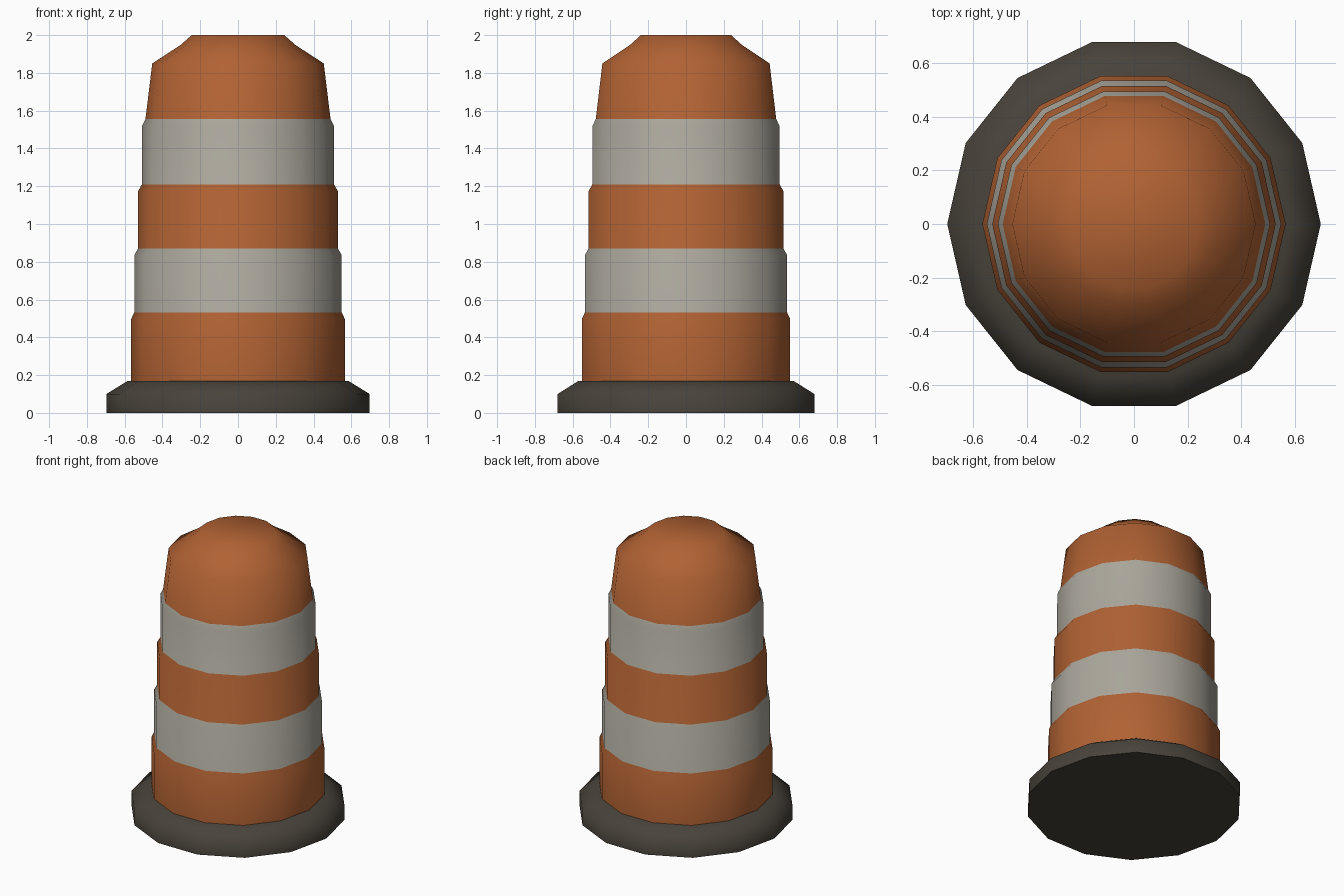
import bpy, bmesh, math

if "Cube" in bpy.data.objects:
    bpy.data.objects.remove(bpy.data.objects["Cube"])

SIDES = 14


def srgb(r, g, b):
    def f(c):
        c /= 255
        return c / 12.92 if c <= 0.04045 else ((c + 0.055) / 1.055) ** 2.4
    return (f(r), f(g), f(b), 1.0)


def material(name, rgb):
    m = bpy.data.materials.new(name)
    m.diffuse_color = srgb(*rgb)
    m.use_nodes = True
    m.node_tree.nodes["Principled BSDF"].inputs["Base Color"].default_value = m.diffuse_color
    return m


def lathe(name, profile, mats, pick=lambda z: 0, angle=65):
    """Closed 14-sided solid from (radius, height) points, listed bottom to top."""
    bm = bmesh.new()
    rings = []
    for r, z in profile:
        rings.append([bm.verts.new((r * math.cos(2 * math.pi * i / SIDES),
                                    r * math.sin(2 * math.pi * i / SIDES), z))
                      for i in range(SIDES)])
    for lo, hi in zip(rings, rings[1:]):
        for i in range(SIDES):
            j = (i + 1) % SIDES
            bm.faces.new((lo[i], lo[j], hi[j], hi[i]))
    bm.faces.new(rings[0][::-1])
    bm.faces.new(rings[-1])
    bmesh.ops.recalc_face_normals(bm, faces=bm.faces[:])
    for f in bm.faces:
        f.material_index = pick(f.calc_center_median().z)
    me = bpy.data.meshes.new(name)
    bm.to_mesh(me)
    bm.free()
    for m in mats:
        me.materials.append(m)
    ob = bpy.data.objects.new(name, me)
    bpy.context.collection.objects.link(ob)
    bpy.ops.object.select_all(action='DESELECT')
    ob.select_set(True)
    bpy.context.view_layer.objects.active = ob
    bpy.ops.object.shade_smooth_by_angle(angle=math.radians(angle))
    return ob


orange = material("orange plastic", (177, 98, 51))
grey = material("reflective grey", (172, 168, 157))
rubber = material("dark rubber", (72, 67, 59))

# Heavy rubber foot with a bevelled rim
lathe("rubber_base", [(0.697, 0), (0.697, 0.10), (0.583, 0.17)], [rubber])

# Stepped barrel: each band is straight, then bevels in to the next one
band_tops = [0.532, 0.871, 1.21, 1.555]
band_radii = [0.566, 0.549, 0.529, 0.508, 0.49]
profile = [(band_radii[0], 0.15)]
for k, top in enumerate(band_tops):
    profile += [(band_radii[k], top - 0.036), (band_radii[k + 1], top)]
# Tapered head, shoulder and flat top
profile += [(0.454, 1.85), (0.305, 1.947), (0.245, 2.0)]


def band_colour(z):
    return sum(z > t for t in band_tops) % 2


lathe("barrel", profile, [orange, grey], band_colour)
